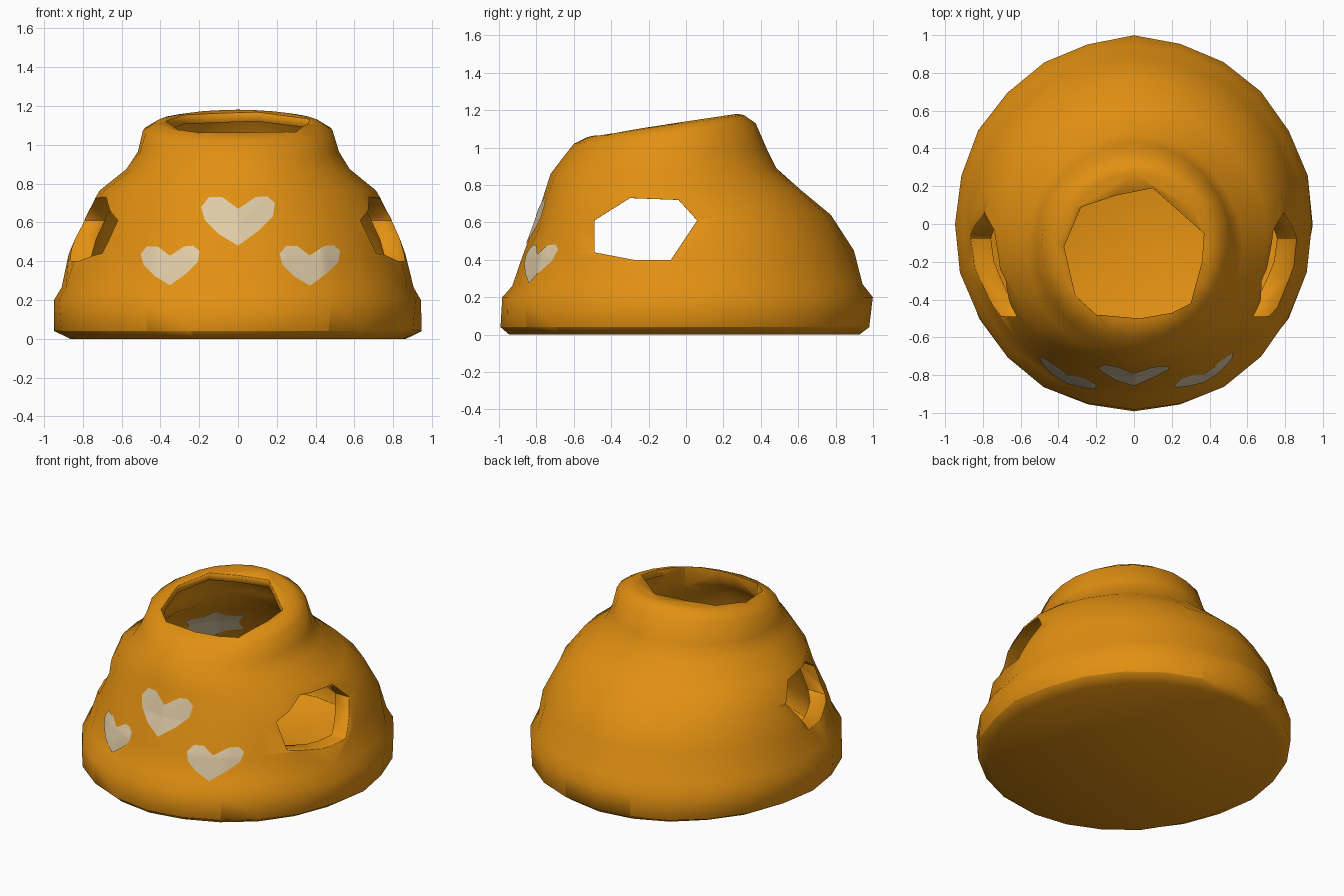
import bpy, bmesh, math, random
from mathutils import Vector
from mathutils.bvhtree import BVHTree

random.seed(4)
if "Cube" in bpy.data.objects:
    bpy.data.objects.remove(bpy.data.objects["Cube"])


def material(name, rgb):
    m = bpy.data.materials.new(name)
    m.use_nodes = True
    m.diffuse_color = (*rgb, 1)
    bsdf = next(n for n in m.node_tree.nodes if n.type == 'BSDF_PRINCIPLED')
    bsdf.inputs["Base Color"].default_value = (*rgb, 1)
    bsdf.inputs["Roughness"].default_value = 0.8
    return m


CLAY = material("orange clay", (0.76, 0.28, 0.006))
CREAM = material("cream paint", (0.74, 0.60, 0.38))


def finish(name, bm, mat):
    bmesh.ops.recalc_face_normals(bm, faces=bm.faces)
    mesh = bpy.data.meshes.new(name)
    bm.to_mesh(mesh)
    bm.free()
    mesh.materials.append(mat)
    ob = bpy.data.objects.new(name, mesh)
    bpy.context.collection.objects.link(ob)
    return ob


def smooth(ob, degrees):
    bpy.ops.object.select_all(action='DESELECT')
    ob.select_set(True)
    bpy.context.view_layer.objects.active = ob
    bpy.ops.object.shade_smooth_by_angle(angle=math.radians(degrees))


def stack(bm, rows):
    """Skin closed rows of points and cap both ends."""
    rings = [[bm.verts.new(p) for p in row] for row in rows]
    n = len(rings[0])
    for a, b in zip(rings, rings[1:]):
        for i in range(n):
            j = (i + 1) % n
            bm.faces.new((a[i], a[j], b[j], b[i]))
    bm.faces.new(rings[0][::-1])
    bm.faces.new(rings[-1])


def tilted_ring(zf, zb, rx, yf, yb, inset=0.0, jitter=0.0, n=24):
    """Oval ring whose height runs from zf at the front to zb at the back."""
    row = []
    for i in range(n):
        a = math.tau * i / n
        wobble = 1 + random.uniform(-jitter, jitter)
        c, s = math.cos(a) * wobble, math.sin(a) * wobble
        y = (yf + yb) / 2 + ((yb - yf) / 2 - inset) * s
        row.append((c * (rx - inset), y, zf + (zb - zf) * (s + 1) / 2))
    return row


# Profile of the pot: front height, back height, half width, front y, back y
RINGS = [
    (0.00, 0.00, 0.87, -0.94, 0.92),
    (0.04, 0.04, 0.94, -0.99, 0.98),
    (0.20, 0.20, 0.95, -0.99, 0.99),
    (0.26, 0.27, 0.91, -0.93, 0.94),
    (0.42, 0.45, 0.87, -0.88, 0.89),
    (0.60, 0.64, 0.80, -0.80, 0.77),
    (0.76, 0.77, 0.71, -0.75, 0.62),
    (0.86, 0.89, 0.57, -0.72, 0.48),
    (0.94, 0.99, 0.52, -0.66, 0.43),
    (1.02, 1.13, 0.49, -0.60, 0.37),
    (1.055, 1.175, 0.42, -0.53, 0.31),
    (1.07, 1.18, 0.36, -0.47, 0.27),
]
SIDE_HOLE = [(-.49, .44), (-.49, .61), (-.30, .73), (-.04, .72),
             (.06, .61), (-.08, .40), (-.28, .40)]
TOP_HOLE = [(-.37, -.12), (-.28, .09), (-.10, .15), (.10, .19), (.37, -.05),
            (.36, -.20), (.30, -.42), (.20, -.47), (.03, -.50), (-.20, -.48),
            (-.31, -.38)]

# Solid pot
bm = bmesh.new()
stack(bm, [tilted_ring(*r, jitter=0.009) for r in RINGS])
body = finish("pot_body", bm, CLAY)

# Hollow interior
bm = bmesh.new()
floor = tilted_ring(0.1, 0.1, 0.92, -0.95, 0.95, inset=0.11)
stack(bm, [floor] + [tilted_ring(*r, inset=0.11) for r in RINGS[3:10]])
cutters = [finish("cavity", bm, CLAY)]

# Side windows and mouth
bm = bmesh.new()
stack(bm, [[(x, y, z) for y, z in SIDE_HOLE] for x in (-1.3, 1.3)])
cutters.append(finish("window_cutter", bm, CLAY))
bm = bmesh.new()
stack(bm, [[(x, y, z) for x, y in TOP_HOLE] for z in (0.9, 1.4)])
cutters.append(finish("mouth_cutter", bm, CLAY))

bpy.context.view_layer.objects.active = body
for cutter in cutters:
    cutter.hide_render = True
    mod = body.modifiers.new(cutter.name, 'BOOLEAN')
    mod.operation = 'DIFFERENCE'
    mod.solver = 'EXACT'
    mod.object = cutter
    bpy.ops.object.modifier_apply(modifier=mod.name)
    bpy.data.objects.remove(cutter)

# Soften the cut edges
bevel = body.modifiers.new("soft_edges", 'BEVEL')
bevel.width = 0.02
bevel.segments = 1
bevel.angle_limit = math.radians(50)
bpy.ops.object.modifier_apply(modifier=bevel.name)
smooth(body, 50)

bm = bmesh.new()
bm.from_mesh(body.data)
surface = BVHTree.FromBMesh(bm)
bm.free()


def painted_patch(name, outline, centre, ray, size=1.0, steps=4, layers=8):
    """Thin sheet draped on the pot by casting its points along a ray."""
    ray = Vector(ray).normalized()
    right = ray.cross(Vector((0, 0, 1)))
    edge = []
    for p, q in zip(outline, outline[1:] + outline[:1]):
        edge += [Vector(p).lerp(Vector(q), k / steps) for k in range(steps)]
    sheet = bmesh.new()

    def drape(u, v):
        start = Vector(centre) + right * u * size + Vector((0, 0, v * size))
        hit = surface.ray_cast(start, ray)[0]
        return sheet.verts.new((hit or start) - ray * 0.006)

    middle = drape(0, 0)
    rings = [[drape(*(e * k / layers)) for e in edge] for k in range(1, layers + 1)]
    for i in range(len(edge)):
        j = (i + 1) % len(edge)
        sheet.faces.new((middle, rings[0][i], rings[0][j]))
        for a, b in zip(rings, rings[1:]):
            sheet.faces.new((a[i], b[i], b[j], a[j]))
    smooth(finish(name, sheet, CREAM), 50)


# Painted hearts on the front
HEART = [(0, -.13), (.11, -.05), (.18, .02), (.19, .09), (.15, .125), (.09, .12),
         (0, .06), (-.08, .12), (-.15, .12), (-.19, .07), (-.17, 0), (-.10, -.07)]
for name, x, z, size in (("heart_middle", 0, 0.61, 1.0),
                         ("heart_right", -0.35, 0.38, 0.80),
                         ("heart_left", 0.37, 0.38, 0.82)):
    painted_patch(name, HEART, (x, -2, z), (0, 1, 0), size)

# Paint splash on the inner wall
splash = [(0.22 * math.cos(a) * r, 0.13 * math.sin(a) * r)
          for a, r in ((math.tau * i / 12, 1.0 if i % 2 else 0.7) for i in range(12))]
painted_patch("inner_splash", splash, (0, -0.05, 0.62), (-0.7, 0.7, 0))
